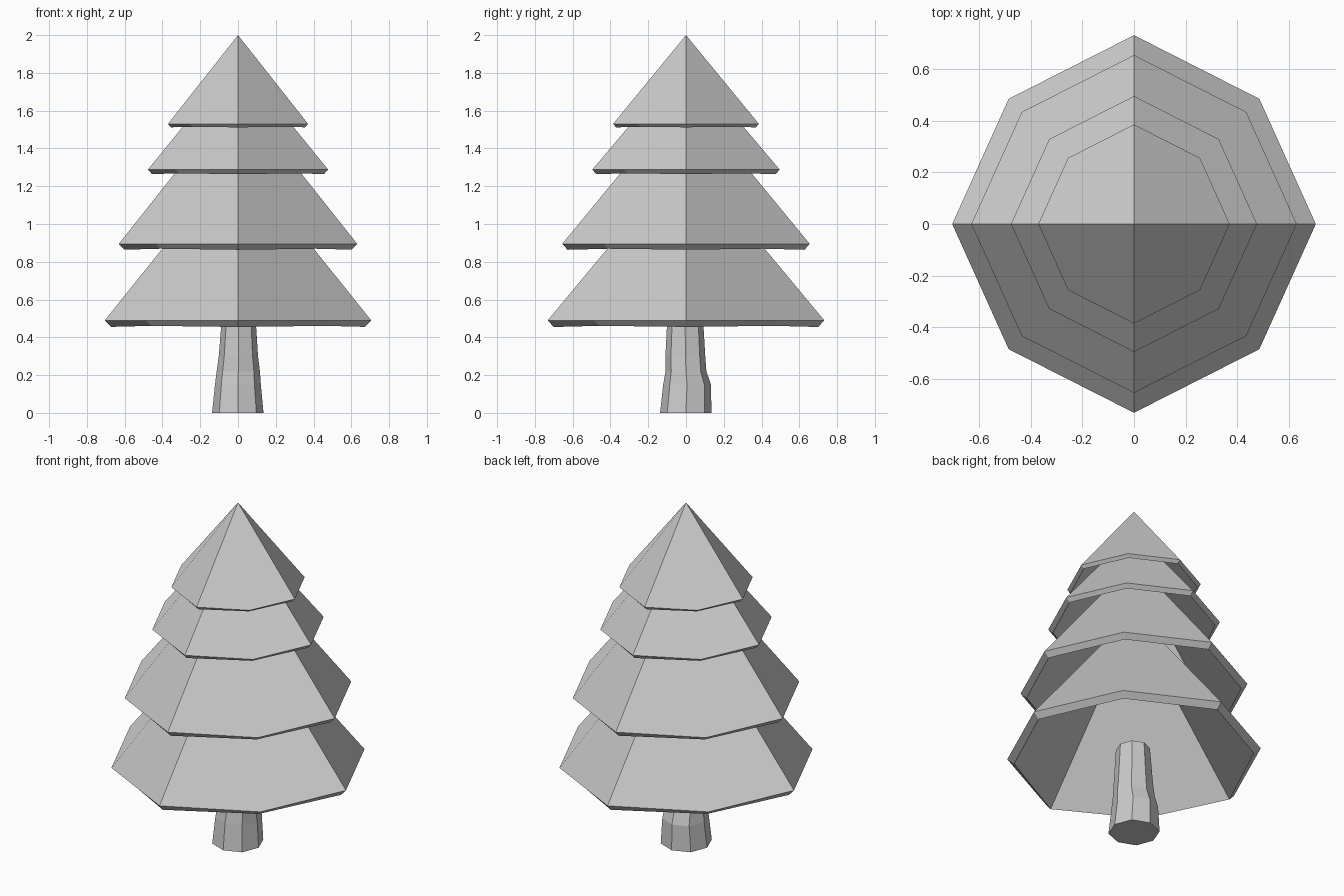
import bpy, math

if "Cube" in bpy.data.objects:
    bpy.data.objects.remove(bpy.data.objects["Cube"])


def make_object(name, verts, faces):
    mesh = bpy.data.meshes.new(name)
    mesh.from_pydata(verts, [], faces)
    mesh.update()
    obj = bpy.data.objects.new(name, mesh)
    bpy.context.collection.objects.link(obj)
    return obj


def octagon(cx, cy, rx, ry, z, kx, ky):
    # corners on the axes use rx / ry, corners between them are scaled by kx / ky
    ring = []
    for i in range(8):
        a = i * math.pi / 4
        sx, sy = (kx, ky) if i % 2 else (1.0, 1.0)
        ring.append((cx + rx * sx * math.cos(a), cy + ry * sy * math.sin(a), z))
    return ring


def branch_tier(name, rx, ry, rim_z, apex_z):
    # eight-cornered cone of four folded faces, thickened inwards into a shell
    verts = octagon(0, 0, rx, ry, rim_z, 0.975, 0.938) + [(0, 0, apex_z)]
    faces = [(8, i, i + 1, (i + 2) % 8) for i in range(0, 8, 2)]
    tier = make_object(name, verts, faces)
    shell = tier.modifiers.new("shell", 'SOLIDIFY')
    shell.thickness = 0.067 * rx
    shell.offset = -1
    return tier


# Four branch tiers, bottom to top
branch_tier("branches_bottom", 0.705, 0.732, 0.49, 1.37)
branch_tier("branches_lower_middle", 0.631, 0.655, 0.895, 1.69)
branch_tier("branches_upper_middle", 0.477, 0.496, 1.288, 1.875)
branch_tier("branches_top", 0.371, 0.386, 1.53, 2.0)

# Trunk: slightly uneven eight-sided column (z, x min, x max, y min, y max)
sections = [
    (0.00, -0.137, 0.135, -0.137, 0.135),
    (0.15, -0.122, 0.121, -0.121, 0.132),
    (0.22, -0.113, 0.116, -0.108, 0.108),
    (0.30, -0.102, 0.106, -0.109, 0.102),
    (0.52, -0.084, 0.092, -0.098, 0.089),
]
verts, faces = [], []
for z, x0, x1, y0, y1 in sections:
    verts += octagon((x0 + x1) / 2, (y0 + y1) / 2, (x1 - x0) / 2, (y1 - y0) / 2, z, 1.02, 1.02)
for s in range(len(sections) - 1):
    for i in range(8):
        j = (i + 1) % 8
        b, t = s * 8, s * 8 + 8
        faces.append((b + i, b + j, t + j, t + i))
faces.append(tuple(reversed(range(8))))
faces.append(tuple(range(len(verts) - 8, len(verts))))
make_object("trunk", verts, faces)
